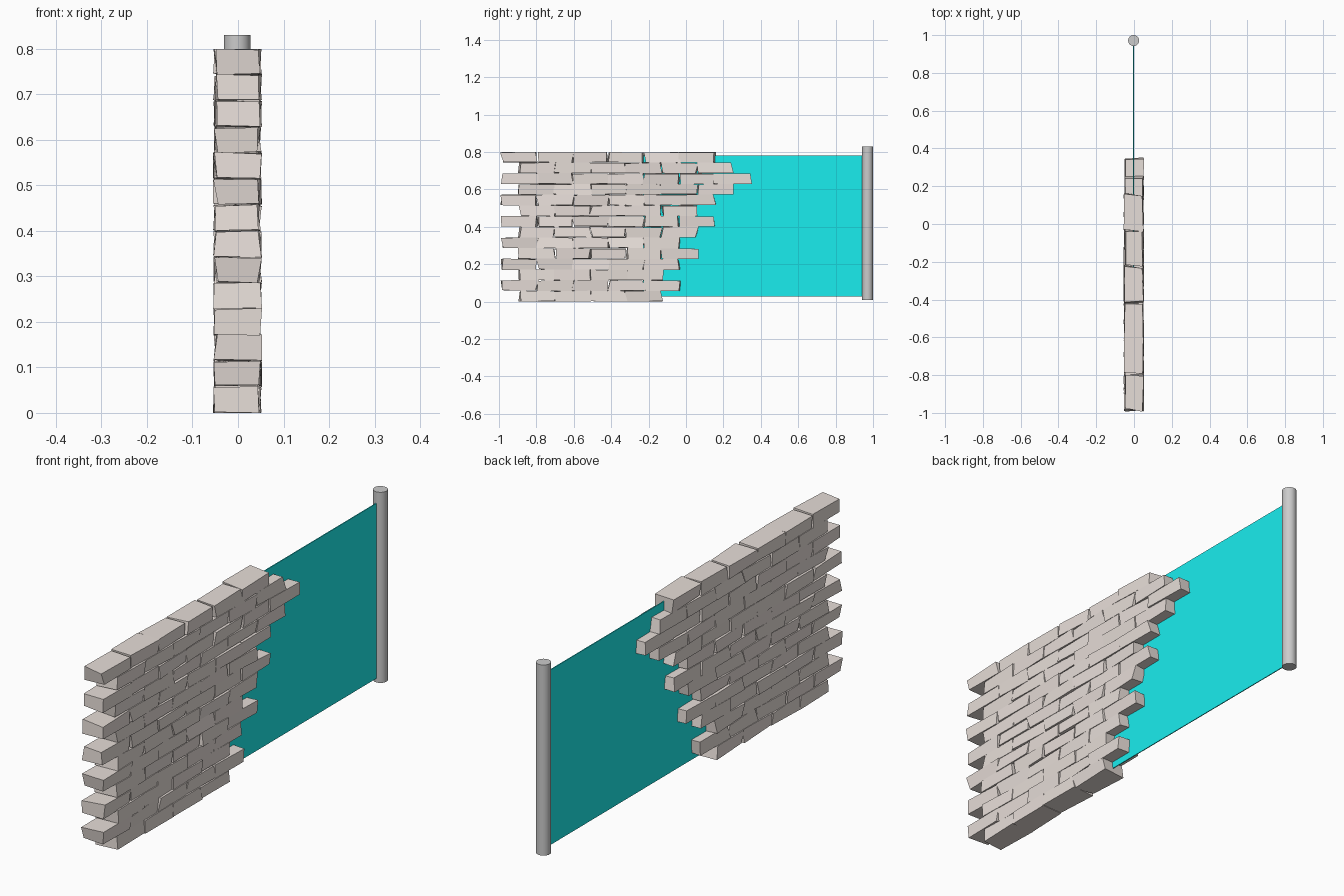
import bpy, bmesh, random
from mathutils import Vector

if "Cube" in bpy.data.objects:
    bpy.data.objects.remove(bpy.data.objects["Cube"])

random.seed(7)


def material(name, rgb):
    m = bpy.data.materials.new(name)
    m.diffuse_color = (*rgb, 1)
    m.use_nodes = True
    m.node_tree.nodes["Principled BSDF"].inputs["Base Color"].default_value = m.diffuse_color
    return m


def finish(name, bm, mat=None):
    me = bpy.data.meshes.new(name)
    bm.to_mesh(me)
    bm.free()
    ob = bpy.data.objects.new(name, me)
    bpy.context.collection.objects.link(ob)
    if mat:
        me.materials.append(mat)
    return ob


def add_box(bm, lo, hi, jitter=(0, 0, 0)):
    # box whose corners are each nudged at random for a rough-cut look
    c, s = (Vector(lo) + Vector(hi)) / 2, Vector(hi) - Vector(lo)
    for v in bmesh.ops.create_cube(bm, size=1)["verts"]:
        v.co = Vector([c[i] + v.co[i] * s[i] + random.uniform(-1, 1) * jitter[i]
                       for i in range(3)])


# Brick wall: rows alternate by half a brick, with a stepped broken end
BRICKS_PER_ROW = [4, 5, 4, 5, 5, 5, 5, 6, 5, 6, 6, 7, 6, 6]
PITCH, ROW_H = 0.19, 0.8 / 14
bm = bmesh.new()
for row, count in enumerate(BRICKS_PER_ROW):
    start = -0.985 if row % 2 else -0.89
    z = row * ROW_H
    for k in range(count):
        y = start + k * PITCH
        add_box(bm, (-0.049, y + 0.001, z + 0.001),
                (0.047, y + PITCH - 0.001, z + ROW_H - 0.001), (0.006, 0.01, 0.003))
for v in bm.verts:
    v.co.z = min(max(v.co.z, 0), 0.8)
finish("brick_wall", bm, material("pale_brick", (0.80, 0.73, 0.69)))

# Thin panel between wall and post
bm = bmesh.new()
add_box(bm, (-0.005, -0.23, 0.027), (-0.001, 0.96, 0.78))
finish("panel", bm, material("cyan", (0.01, 0.85, 0.86)))

# Round post
bpy.ops.mesh.primitive_cylinder_add(vertices=32, radius=0.029, depth=0.82,
                                    location=(-0.002, 0.971, 0.42))
bpy.context.object.name = "post"
bpy.ops.object.shade_smooth_by_angle()
